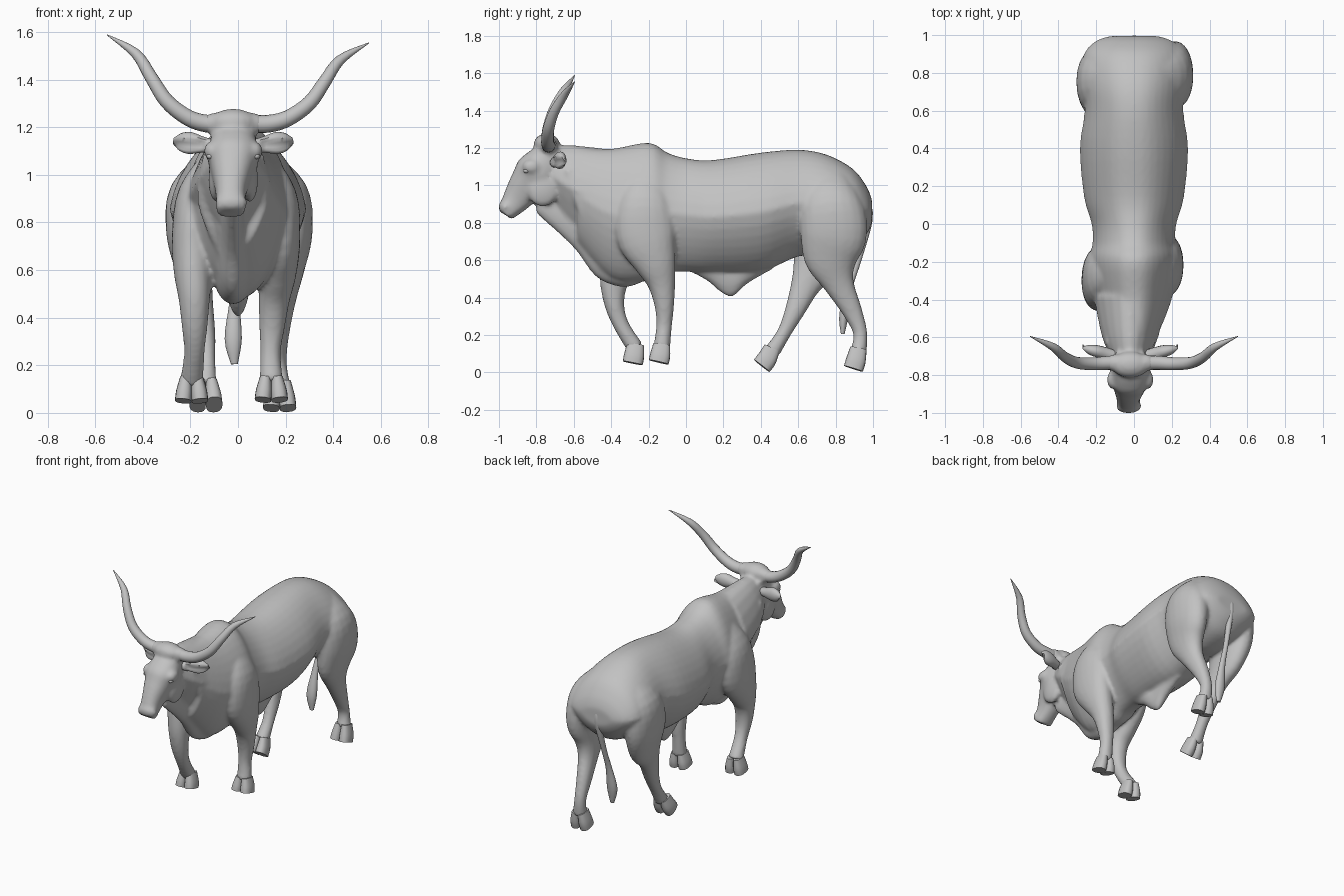
import bpy, bmesh, math
from mathutils import Vector

if "Cube" in bpy.data.objects:
    bpy.data.objects.remove(bpy.data.objects["Cube"])

hide = bpy.data.materials.new("grey_hide")
hide.diffuse_color = (0.54, 0.54, 0.54, 1)
hide.use_nodes = True
hide.node_tree.nodes["Principled BSDF"].inputs["Base Color"].default_value = hide.diffuse_color


def resample(rows, n):
    """Catmull-Rom interpolation of a list of equal-length tuples."""
    out = []
    for i in range(len(rows) - 1):
        p0, p1 = rows[max(i - 1, 0)], rows[i]
        p2, p3 = rows[i + 1], rows[min(i + 2, len(rows) - 1)]
        for j in range(n):
            t = j / n
            out.append([0.5 * (2 * b + (c - a) * t + (2 * a - 5 * b + 4 * c - d) * t * t
                               + (3 * b - a - 3 * c + d) * t ** 3)
                        for a, b, c, d in zip(p0, p1, p2, p3)])
    out.append(list(rows[-1]))
    return out


def loft(bm, rows, side=(1, 0, 0), fixed=False, sides=20, n=4, power=1.0):
    """Rings of (x, y, z, half width, half depth[, bottom taper, top taper]) along a path."""
    rows = resample(rows, n)
    pts = [Vector(r[:3]) for r in rows]
    rings = []
    for i, r in enumerate(rows):
        t = (pts[min(i + 1, len(pts) - 1)] - pts[max(i - 1, 0)]).normalized()
        if fixed:
            t = Vector((0, 1, 0))
        u = Vector(side)
        u = (u - t * u.dot(t)).normalized()
        v = u.cross(t)
        low, high = (r[5], r[6]) if len(r) > 5 else (0, 0)
        if fixed:  # keep "bottom" pointing down
            v = Vector((0, 0, 1))
        ring = []
        for k in range(sides):
            a = math.tau * k / sides
            c, s = math.cos(a), math.sin(a)
            w = math.copysign(abs(c) ** power, c) * (1 - low * max(0, -s) - high * max(0, s))
            h = math.copysign(abs(s) ** power, s)
            ring.append(bm.verts.new(pts[i] + u * w * max(r[3], .001) + v * h * max(r[4], .001)))
        rings.append(ring)
    for a, b in zip(rings, rings[1:]):
        for k in range(sides):
            bm.faces.new((a[k], a[(k + 1) % sides], b[(k + 1) % sides], b[k]))
    bm.faces.new(rings[0][::-1])
    bm.faces.new(rings[-1])


def slab(bm, x, rows, low, high, **kw):
    """Upright sections given as (y, bottom, top, half width)."""
    loft(bm, [(x, y, (a + b) / 2, w, (b - a) / 2, low, high) for y, a, b, w in rows],
         fixed=True, **kw)


def ball(bm, centre, size):
    made = bmesh.ops.create_icosphere(bm, subdivisions=3, radius=1)["verts"]
    for v in made:
        v.co = Vector(centre) + Vector([a * b for a, b in zip(v.co, size)])


def finish(bm, name, voxel=None):
    bmesh.ops.recalc_face_normals(bm, faces=bm.faces)
    me = bpy.data.meshes.new(name)
    bm.to_mesh(me)
    bm.free()
    me.materials.append(hide)
    ob = bpy.data.objects.new(name, me)
    bpy.context.collection.objects.link(ob)
    bpy.ops.object.select_all(action='DESELECT')
    bpy.context.view_layer.objects.active = ob
    ob.select_set(True)
    if voxel:
        m = ob.modifiers.new("fuse", 'REMESH')
        m.mode, m.voxel_size, m.use_smooth_shade = 'VOXEL', voxel, True
        m = ob.modifiers.new("soften", 'SMOOTH')
        m.factor, m.iterations = 0.5, 6
    else:
        bpy.ops.object.shade_smooth_by_angle(angle=math.radians(50))


body = bmesh.new()

# Barrel from brisket to rump, with a shoulder hump
slab(body, 0, [(-.58, .70, 1.20, .13), (-.40, .50, 1.195, .20), (-.20, .49, 1.228, .235),
               (-.10, .53, 1.175, .22), (0, .54, 1.145, .225), (.14, .53, 1.135, .265),
               (.40, .54, 1.175, .288), (.60, .62, 1.19, .262), (.75, .63, 1.165, .275),
               (.89, .67, 1.09, .27), (.965, .74, .995, .21), (.995, .80, .92, .13)],
     .35, .28, sides=36, power=.86)

# Neck, then the thin dewlap under it
slab(body, -.02, [(-.74, .92, 1.21, .085), (-.60, .74, 1.215, .15), (-.38, .6, 1.19, .195)], .6, .2)
slab(body, -.02, [(-.80, .85, .95, .03), (-.60, .665, .95, .05), (-.48, .51, .78, .06),
                  (-.34, .455, .7, .08), (-.24, .48, .6, .06)], 0, 0)

# Skull, muzzle, cheeks and brows
loft(body, [(-.02, -.70, 1.205, .08, .06), (-.02, -.79, 1.08, .108, .115),
            (-.025, -.845, 1.01, .088, .10), (-.03, -.91, .92, .064, .075),
            (-.03, -.968, .845, .062, .045)], power=.85)
ball(body, (-.02, -.745, 1.22), (.10, .07, .058))
ball(body, (-.028, -.965, .885), (.068, .038, .04))
for s in (-1, 1):
    ball(body, (-.02 + s * .09, -.825, 1.1), (.034, .05, .04))
    ball(body, (-.02 + s * .07, -.765, .98), (.034, .085, .095))
    # Horn roots
    ball(body, (-.02 + s * .08, -.735, 1.215), (.055, .046, .046))
    # Neck folds that run down to the brisket
    loft(body, [(-.02 + s * .11, -.63, 1.08, .02, .02), (-.02 + s * .125, -.56, .88, .025, .025),
                (-.01 + s * .06, -.5, .68, .02, .02)], sides=10)

# Sheath, a thin flap under the belly
slab(body, 0, [(.02, .54, .62, .03), (.12, .485, .62, .05), (.19, .425, .62, .05),
               (.25, .405, .62, .045), (.33, .475, .62, .05), (.46, .55, .62, .04)], .2, 0)

# Muscle profiles shared by each pair of legs: x, z, half width, half depth
fore = [(.10, 1.10, .03, .05), (.16, .92, .085, .14), (.18, .74, .085, .16), (.17, .59, .08, .115),
        (.158, .48, .066, .076), (.15, .36, .054, .053), (.145, .25, .043, .042),
        (.15, .13, .05, .045)]
hind = [(.09, 1.08, .05, .07), (.18, .92, .11, .16), (.21, .76, .098, .18), (.195, .61, .077, .15),
        (.175, .48, .058, .085), (.155, .33, .046, .054), (.15, .21, .038, .038),
        (.155, .11, .047, .044)]
# Each leg: profile, side, shift in x, stride in y from the top down, toe y and z
legs = {"front_left": (fore, 1, -.01, (-.20, -.22, -.215, -.165, -.132, -.116, -.117, -.13), -.146, .055),
        "front_right": (fore, -1, -.045, (-.24, -.27, -.29, -.35, -.385, -.382, -.345, -.27), -.285, .05),
        "hind_left": (hind, 1, .02, (.78, .775, .79, .78, .815, .888, .932, .922), .895, .02),
        "hind_right": (hind, -1, .02, (.77, .76, .745, .71, .645, .582, .523, .46), .405, .035)}
for name, (profile, s, shift, stride, toe_y, toe_z) in legs.items():
    rows = [(s * x + shift * i / 7, y, z, w, d)
            for i, ((x, z, w, d), y) in enumerate(zip(profile, stride))]
    loft(body, rows, power=.95)
    # Cloven hoof made of two toes
    x, y, z, w, d = rows[-1]
    bm = bmesh.new()
    for k in (-1, 1):
        loft(bm, [(x + k * .024, y, z + .02, .024, d), (x + k * .031, (y + toe_y) / 2, (z + toe_z) / 2, .034, d * 1.2),
                  (x + k * .035, toe_y, toe_z, .035, d * 1.2)], power=.8, sides=16)
    finish(bm, name + "_hoof")
finish(body, "body_head_and_legs", voxel=.012)

# Horns sweep out, up and back; the left one is a little lower
horn = [(.06, -.735, 1.215, .038), (.13, -.735, 1.215, .037), (.21, -.74, 1.24, .034),
        (.30, -.735, 1.31, .031), (.365, -.705, 1.41, .027), (.43, -.65, 1.51, .021),
        (.55, -.595, 1.588, .002)]
for s, name, lift in ((-1, "right", 1), (1, "left", .91)):
    bm = bmesh.new()
    loft(bm, [(s * x, y, 1.215 + (z - 1.215) * lift, r, r) for x, y, z, r in horn],
         side=(0, 1, 0), sides=16)
    finish(bm, name + "_horn")

    # Leaf-shaped ears with a hollowed front
    bm = bmesh.new()
    loft(bm, [(-.02 + s * x, -.72 + x * .25, 1.11 + x * .13, d, h) for x, d, h in
              [(.08, .03, .026), (.13, .034, .034), (.18, .034, .046), (.22, .026, .038),
               (.25, .01, .014)]], side=(0, 1, 0), sides=16)
    for v in bm.verts:
        x = abs(v.co.x + .02)
        if v.co.y < -.72 + x * .25 and x > .12:
            v.co.y += .022 * max(0, 1 - abs(v.co.z - 1.125) / .03)
    finish(bm, name + "_ear")

    # Eyes set below the brows
    bm = bmesh.new()
    ball(bm, (-.02 + s * .096, -.852, 1.078), (.016, .018, .013))
    finish(bm, name + "_eye")

# Tail hanging from the rump with a tuft at the end
bm = bmesh.new()
loft(bm, [(0, .95, .93, .03, .03), (0, .975, .82, .024, .024), (-.01, .92, .60, .016, .018),
          (-.015, .875, .46, .022, .018), (-.02, .845, .31, .036, .026),
          (-.015, .838, .205, .014, .01)], sides=14)
finish(bm, "tail")
